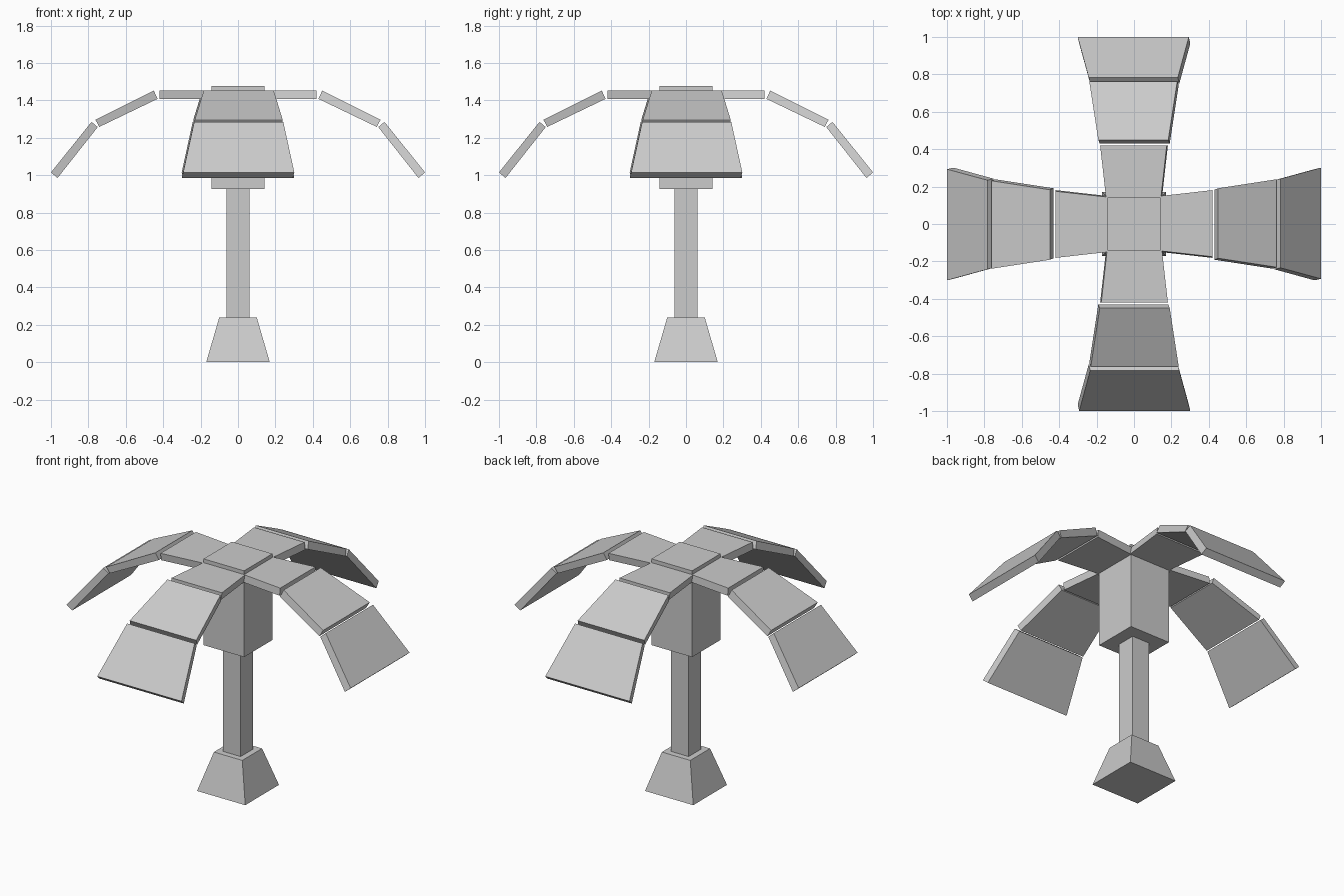
import bpy, bmesh
from math import pi
from mathutils import Matrix

if "Cube" in bpy.data.objects:
    bpy.data.objects.remove(bpy.data.objects["Cube"])


def make_object(name, bm):
    bmesh.ops.recalc_face_normals(bm, faces=bm.faces)
    mesh = bpy.data.meshes.new(name)
    bm.to_mesh(mesh)
    bm.free()
    obj = bpy.data.objects.new(name, mesh)
    bpy.context.collection.objects.link(obj)
    return obj


def square_post(name, z0, z1, half0, half1):
    """Square block, optionally tapered from bottom to top."""
    bm = bmesh.new()
    bmesh.ops.create_cube(bm, size=2)
    for v in bm.verts:
        half = half0 if v.co.z < 0 else half1
        v.co = (v.co.x * half, v.co.y * half, z0 if v.co.z < 0 else z1)
    return make_object(name, bm)


def leaf_panel(name, profile, inner_half, outer_half, skew, angle):
    """Flaring slab; profile = (r, z) of inner top, outer top, outer bottom, inner bottom."""
    bm = bmesh.new()
    halves = (inner_half, outer_half, outer_half, inner_half)
    shifts = (skew, skew, -skew, -skew)
    sides = []
    for s in (-1, 1):
        sides.append([bm.verts.new((r, s * h + d, z))
                      for (r, z), h, d in zip(profile, halves, shifts)])
    a, b = sides
    bm.faces.new(a)
    bm.faces.new(b[::-1])
    for i in range(4):
        j = (i + 1) % 4
        bm.faces.new((a[i], b[i], b[j], a[j]))
    bm.transform(Matrix.Rotation(angle, 4, 'Z'))
    return make_object(name, bm)


# Trunk: flared foot, slim stem and thick crown block
square_post("trunk_foot", 0.0, 0.24, 0.17, 0.10)
square_post("trunk_stem", 0.24, 0.93, 0.062, 0.062)
square_post("crown_block", 0.927, 1.477, 0.143, 0.143)

# Leaf sections: name, side profile, inner and outer half width, skew
sections = [
    ("leaf_inner", [(0.143, 1.453), (0.42, 1.453), (0.42, 1.407), (0.143, 1.407)],
     0.147, 0.178, 0.003),
    ("leaf_middle", [(0.45, 1.452), (0.762, 1.296), (0.742, 1.258), (0.43, 1.408)],
     0.187, 0.235, 0.004),
    ("leaf_tip", [(0.783, 1.285), (1.0, 1.015), (0.965, 0.985), (0.75, 1.257)],
     0.238, 0.297, 0.004),
]

# Four identical leaves around the crown
for k in range(4):
    for name, profile, inner, outer, skew in sections:
        leaf_panel(f"{name}_{k + 1}", profile, inner, outer, skew, k * pi / 2)
